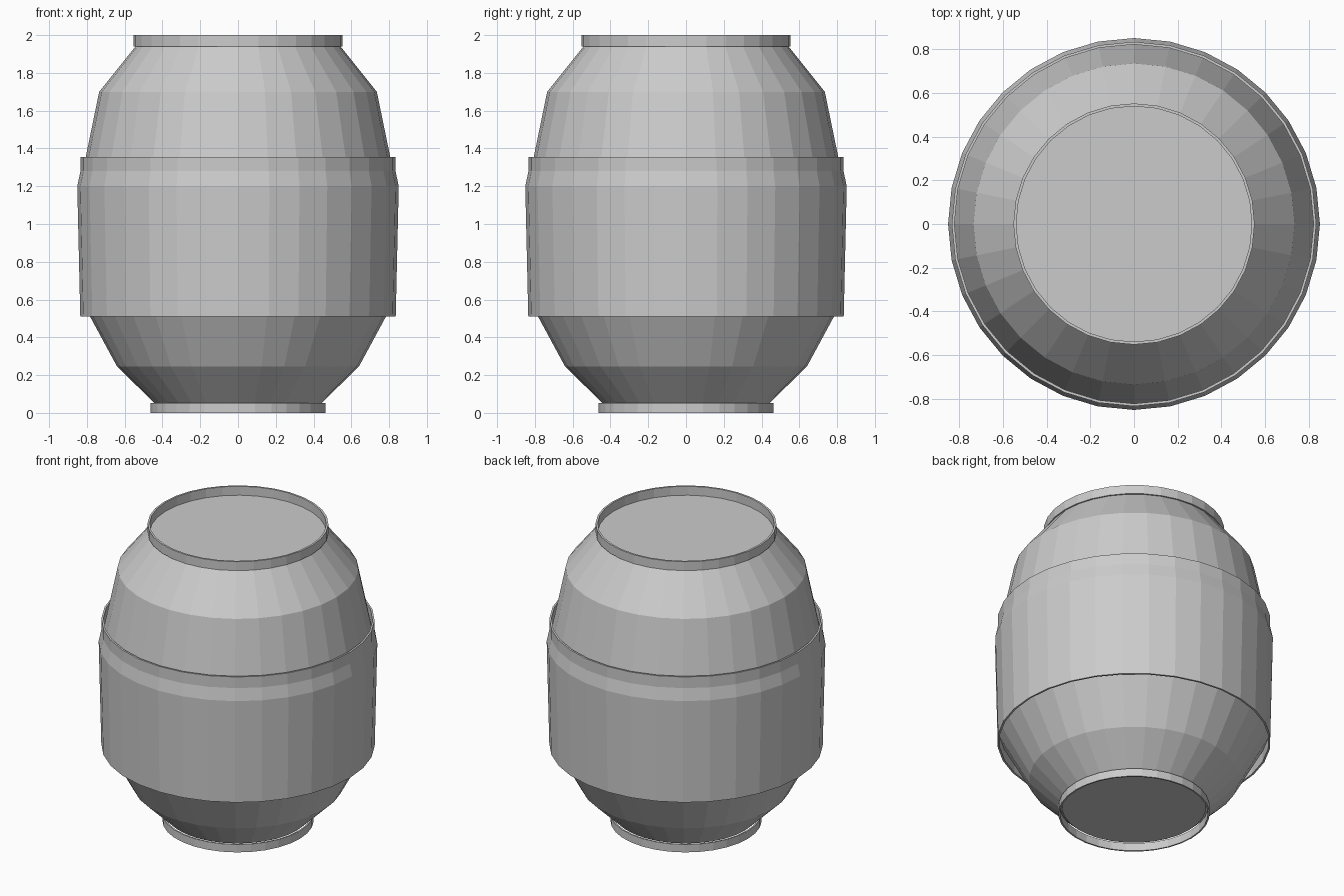
import bpy, bmesh, math

if "Cube" in bpy.data.objects:
    bpy.data.objects.remove(bpy.data.objects["Cube"])

SIDES = 32

grey = bpy.data.materials.new("plain grey")
grey.diffuse_color = (0.6, 0.6, 0.6, 1.0)
grey.use_nodes = True
grey.node_tree.nodes["Principled BSDF"].inputs["Base Color"].default_value = grey.diffuse_color


def lathe(name, profile, closed=False):
    """Spin (radius, z) points around z; closed joins last to first, else ends are capped."""
    bm = bmesh.new()
    rings = []
    for r, z in profile:
        rings.append([bm.verts.new((r * math.cos(2 * math.pi * i / SIDES),
                                    r * math.sin(2 * math.pi * i / SIDES), z))
                      for i in range(SIDES)])
    pairs = list(zip(rings, rings[1:]))
    if closed:
        pairs.append((rings[-1], rings[0]))
    else:
        bm.faces.new(rings[0])
        bm.faces.new(rings[-1])
    for a, b in pairs:
        for i in range(SIDES):
            j = (i + 1) % SIDES
            bm.faces.new((a[i], a[j], b[j], b[i]))
    bmesh.ops.recalc_face_normals(bm, faces=bm.faces)
    mesh = bpy.data.meshes.new(name)
    bm.to_mesh(mesh)
    bm.free()
    mesh.materials.append(grey)
    obj = bpy.data.objects.new(name, mesh)
    bpy.context.collection.objects.link(obj)
    return obj


def shell(name, outer, thickness):
    """Thin open sleeve with the given outer profile."""
    inner = [(r - thickness, z) for r, z in reversed(outer)]
    return lathe(name, outer + inner, closed=True)


# Barrel body with flat recessed ends
lathe("barrel_body", [(0.44, 0.05), (0.64, 0.245), (0.832, 0.60),
                      (0.838, 1.20), (0.735, 1.70), (0.543, 1.94)])

# Sleeve wrapped around the middle
shell("middle_sleeve", [(0.835, 0.51), (0.851, 1.20), (0.834, 1.28), (0.834, 1.355)], 0.012)

# Rims at the top and the foot
shell("top_rim", [(0.552, 1.94), (0.552, 2.0)], 0.013)
shell("foot_ring", [(0.462, 0.0), (0.462, 0.053)], 0.01)
